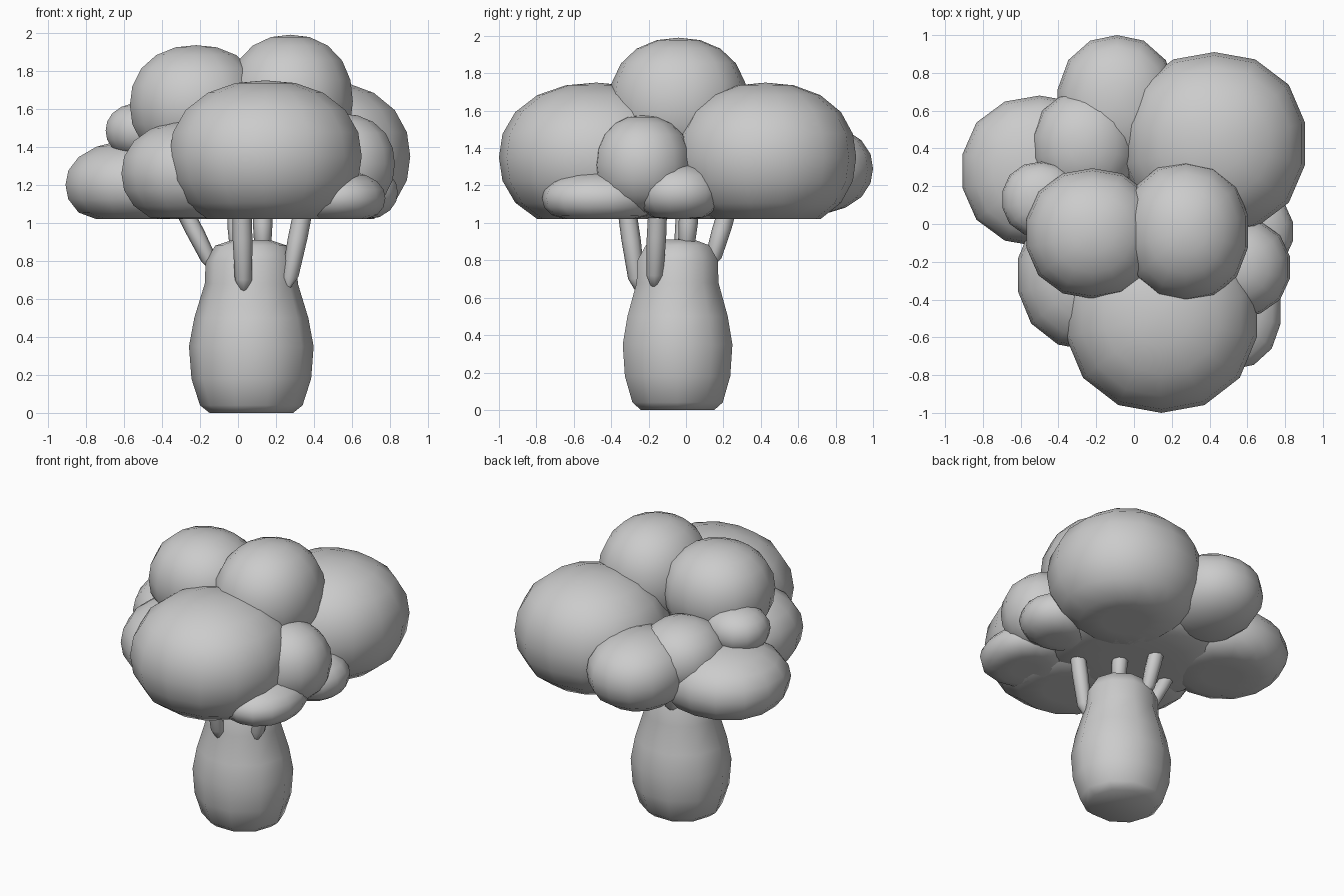
import bpy, bmesh
from math import cos, sin, pi
from mathutils import Vector

if "Cube" in bpy.data.objects:
    bpy.data.objects.remove(bpy.data.objects["Cube"])


def finish(name, bm, angle=1.1):
    bmesh.ops.recalc_face_normals(bm, faces=bm.faces)
    me = bpy.data.meshes.new(name)
    bm.to_mesh(me)
    bm.free()
    ob = bpy.data.objects.new(name, me)
    bpy.context.collection.objects.link(ob)
    bpy.ops.object.select_all(action='DESELECT')
    ob.select_set(True)
    bpy.context.view_layer.objects.active = ob
    bpy.ops.object.shade_smooth_by_angle(angle=angle)
    return ob


# foliage puff: low-poly, slightly boxy ellipsoid with a flattened underside
def puff(name, c, r, floor=1.02, p=2.2):
    bm = bmesh.new()
    bmesh.ops.create_uvsphere(bm, u_segments=14, v_segments=10, radius=1)
    for v in bm.verts:
        n = v.co / sum(abs(t) ** p for t in v.co) ** (1 / p)
        v.co = Vector([c[i] + n[i] * r[i] for i in range(3)])
        v.co.z = max(v.co.z, floor)
    finish(name, bm)


# round-section tube through rings of (centre, radius)
def tube(name, rings, sides, sy=1.0):
    bm = bmesh.new()
    loops = []
    for (x, y, z), r in rings:
        loops.append([bm.verts.new((x + r * cos(2 * pi * k / sides),
                                    y + r * sy * sin(2 * pi * k / sides), z))
                      for k in range(sides)])
    for a, b in zip(loops, loops[1:]):
        for k in range(sides):
            j = (k + 1) % sides
            bm.faces.new((a[k], a[j], b[j], b[k]))
    bm.faces.new(loops[0])
    bm.faces.new(loops[-1])
    finish(name, bm)


# canopy, with a thin core closing the underside
puffs = {
    "foliage_front": ((0.145, -0.48, 1.35), (0.515, 0.52, 0.40)),
    "foliage_back_right": ((0.425, 0.425, 1.35), (0.49, 0.485, 0.40)),
    "foliage_back": ((-0.09, 0.63, 1.29), (0.32, 0.37, 0.25)),
    "foliage_left": ((-0.50, 0.28, 1.20), (0.415, 0.40, 0.24)),
    "foliage_front_left": ((-0.23, -0.27, 1.26), (0.39, 0.40, 0.28)),
    "foliage_top_left": ((-0.22, -0.05, 1.62), (0.355, 0.345, 0.315)),
    "foliage_top_right": ((0.275, -0.04, 1.64), (0.335, 0.37, 0.35)),
    "foliage_inner_left": ((-0.26, 0.41, 1.35), (0.28, 0.295, 0.24)),
    "foliage_small_left": ((-0.49, 0.13, 1.485), (0.21, 0.20, 0.15)),
    "foliage_right": ((0.54, -0.23, 1.31), (0.29, 0.265, 0.265)),
    "foliage_low_front_right": ((0.52, -0.46, 1.13), (0.26, 0.31, 0.145)),
    "foliage_low_right": ((0.60, -0.04, 1.16), (0.245, 0.23, 0.155)),
    "foliage_core": ((0.05, 0.05, 1.15), (0.60, 0.55, 0.18)),
}
for n, (c, r) in puffs.items():
    puff(n, c, r)

# trunk
profile = [(0.0, 0.22), (0.04, 0.27), (0.18, 0.315), (0.35, 0.328), (0.5, 0.30),
           (0.68, 0.245), (0.8, 0.24), (0.88, 0.19), (0.91, 0.1)]
tube("trunk", [((0.07, -0.045, z), r) for z, r in profile], 10, 0.94)

# branches from trunk to canopy
branches = {
    "branch_left": ((-0.12, -0.02, 0.74), (-0.30, 0.0, 1.1)),
    "branch_front": ((0.03, -0.255, 0.63), (0.02, -0.32, 1.1)),
    "branch_right": ((0.26, -0.17, 0.65), (0.35, -0.15, 1.1)),
    "branch_back": ((0.01, 0.13, 0.76), (-0.01, 0.23, 1.1)),
    "branch_middle": ((0.13, 0.0, 0.85), (0.13, 0.02, 1.1)),
}
for n, (a, b) in branches.items():
    a, b = Vector(a), Vector(b)
    tube(n, [(a, 0.012), (a.lerp(b, 0.15), 0.045), (a.lerp(b, 0.6), 0.052), (b, 0.05)], 8)
